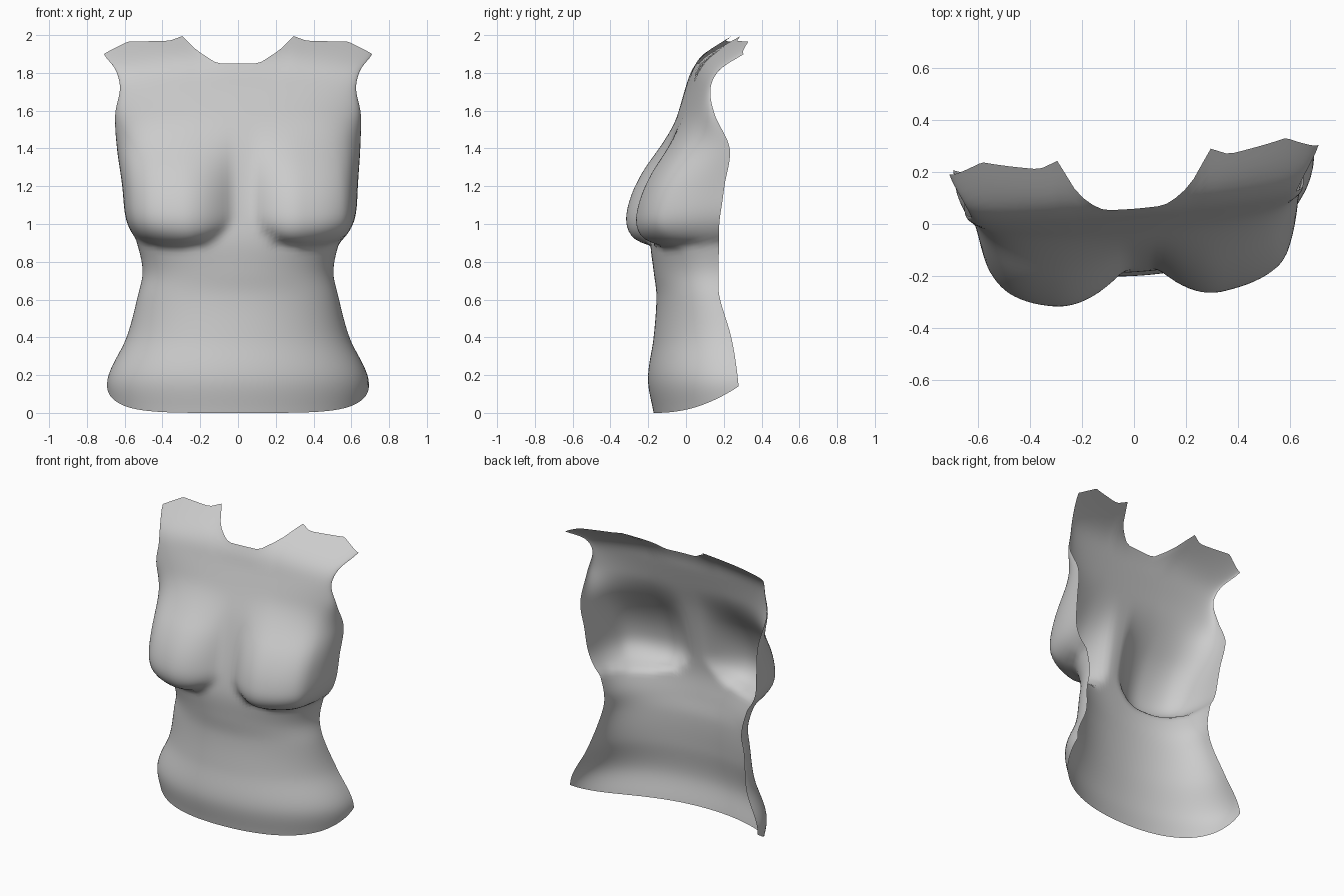
import bpy, bmesh, math

if "Cube" in bpy.data.objects:
    bpy.data.objects.remove(bpy.data.objects["Cube"], do_unlink=True)

COLUMNS, ROWS = 68, 84

# Horizontal sections: height, half width, y of the front middle,
# y of the open back edge, boxiness of the curve
SECTIONS = [
    (0.00, 0.67, -0.17, 0.25, 2.1), (0.18, 0.69, -0.20, 0.24, 2.1),
    (0.40, 0.59, -0.17, 0.21, 2.1), (0.62, 0.53, -0.155, 0.15, 2.1),
    (0.75, 0.505, -0.17, 0.145, 2.15), (0.90, 0.535, -0.185, 0.14, 2.4),
    (1.02, 0.58, -0.175, 0.135, 2.8), (1.20, 0.605, -0.14, 0.155, 2.8),
    (1.40, 0.64, -0.09, 0.18, 2.5), (1.58, 0.65, -0.03, 0.10, 2.3),
    (1.72, 0.625, 0.015, 0.08, 2.1), (1.82, 0.65, 0.045, 0.13, 1.8),
    (1.90, 0.71, 0.095, 0.25, 1.5), (2.00, 0.73, 0.24, 0.40, 1.4),
]

# Upper rim: distance from the middle, height
RIM = [(0, 1.85), (0.12, 1.85), (0.22, 1.92), (0.29, 1.995),
       (0.36, 1.97), (0.58, 1.965), (0.72, 1.90)]


def section(z):
    """Smoothly interpolated half width, front y, back y and boxiness."""
    z = min(max(z, 0), 2)
    i = 0
    while i < len(SECTIONS) - 2 and z > SECTIONS[i + 1][0]:
        i += 1
    a, b = SECTIONS[i], SECTIONS[i + 1]
    before, after = SECTIONS[max(i - 1, 0)], SECTIONS[min(i + 2, len(SECTIONS) - 1)]
    h = b[0] - a[0]
    t = (z - a[0]) / h
    out = []
    for k in (1, 2, 3, 4):
        m0 = (b[k] - before[k]) / (b[0] - before[0]) * h
        m1 = (after[k] - a[k]) / (after[0] - a[0]) * h
        out.append((2*t**3 - 3*t*t + 1) * a[k] + (t**3 - 2*t*t + t) * m0
                   + (3*t*t - 2*t**3) * b[k] + (t**3 - t*t) * m1)
    return out


def rim_height(x):
    for (x0, z0), (x1, z1) in zip(RIM, RIM[1:]):
        if x <= x1:
            return z0 + (z1 - z0) * (x - x0) / (x1 - x0)
    return RIM[-1][1]


def bust(x, z):
    """Forward swell and sideways spread: rounded below, fading gently above."""
    dx = abs(x) - (0.36 if x > 0 else 0.31)
    spread = min(1, max(0, dx / 0.15)) * (0.4 if x > 0 else 0.2)
    dx /= 0.34 if dx > 0 else 0.28
    dz = z - 1.09
    side = max(0, 1 - abs(dx) ** (2.6 if dx > 0 else 2))
    if side == 0:
        return 0, 0
    if dz < 0:
        swell = 0.145 * side * max(0, 1 - dz * dz / (0.2 ** 2 * side)) ** 0.5
    else:
        swell = 0.145 * side * (1 + math.cos(math.pi * min(1, dz / 0.5))) / 2
    return swell, math.copysign(swell * spread, x)


def curve_depth(across, boxiness):
    return max(0, 1 - abs(across) ** boxiness) ** (1 / boxiness)


def surface_point(u, v):
    across = math.sin(u * math.pi / 2)
    # The lower hem climbs towards the open back edges
    low = 0.14 * (1 - curve_depth(across, 2.1)) ** 2
    z = low + (rim_height(abs(across) * 0.72) - low) * v
    width, front, back, boxiness = section(z)
    depth = curve_depth(across, boxiness)
    x = width * across
    swell, outward = bust(x, z)
    swell *= min(1, depth * 1.7)
    # The body is turned slightly, one shoulder further back
    turn = 0.05 + 0.03 * min(1, max(0, (z - 0.7) / 0.4))
    y = back - (back - front) * depth - swell + turn * x
    # The swell sags a little over the fold beneath it
    if z < 1.3:
        z -= swell * 0.22 * min(1, (1.3 - z) / 0.2)
    return x + outward, y, z


# Open torso shell
bm = bmesh.new()
grid = [[bm.verts.new(surface_point(2 * c / COLUMNS - 1, r / ROWS))
         for c in range(COLUMNS + 1)] for r in range(ROWS + 1)]
for lower, upper in zip(grid, grid[1:]):
    for c in range(COLUMNS):
        bm.faces.new((lower[c], lower[c + 1], upper[c + 1], upper[c]))

# Soften the folds while keeping the open rims
inner = [v for v in bm.verts if not v.is_boundary]
for _ in range(2):
    bmesh.ops.smooth_vert(bm, verts=inner, factor=0.5,
                          use_axis_x=True, use_axis_y=True, use_axis_z=True)
mesh = bpy.data.meshes.new("torso_shell")
bm.to_mesh(mesh)
bm.free()
torso = bpy.data.objects.new("torso_shell", mesh)
bpy.context.collection.objects.link(torso)

# Plain grey surface
grey = bpy.data.materials.new("plain_grey")
grey.use_nodes = True
grey.diffuse_color = (0.6, 0.6, 0.6, 1)
grey.node_tree.nodes["Principled BSDF"].inputs["Base Color"].default_value = (0.6, 0.6, 0.6, 1)
mesh.materials.append(grey)

bpy.context.view_layer.objects.active = torso
torso.select_set(True)
bpy.ops.object.shade_smooth_by_angle(angle=math.radians(40))
